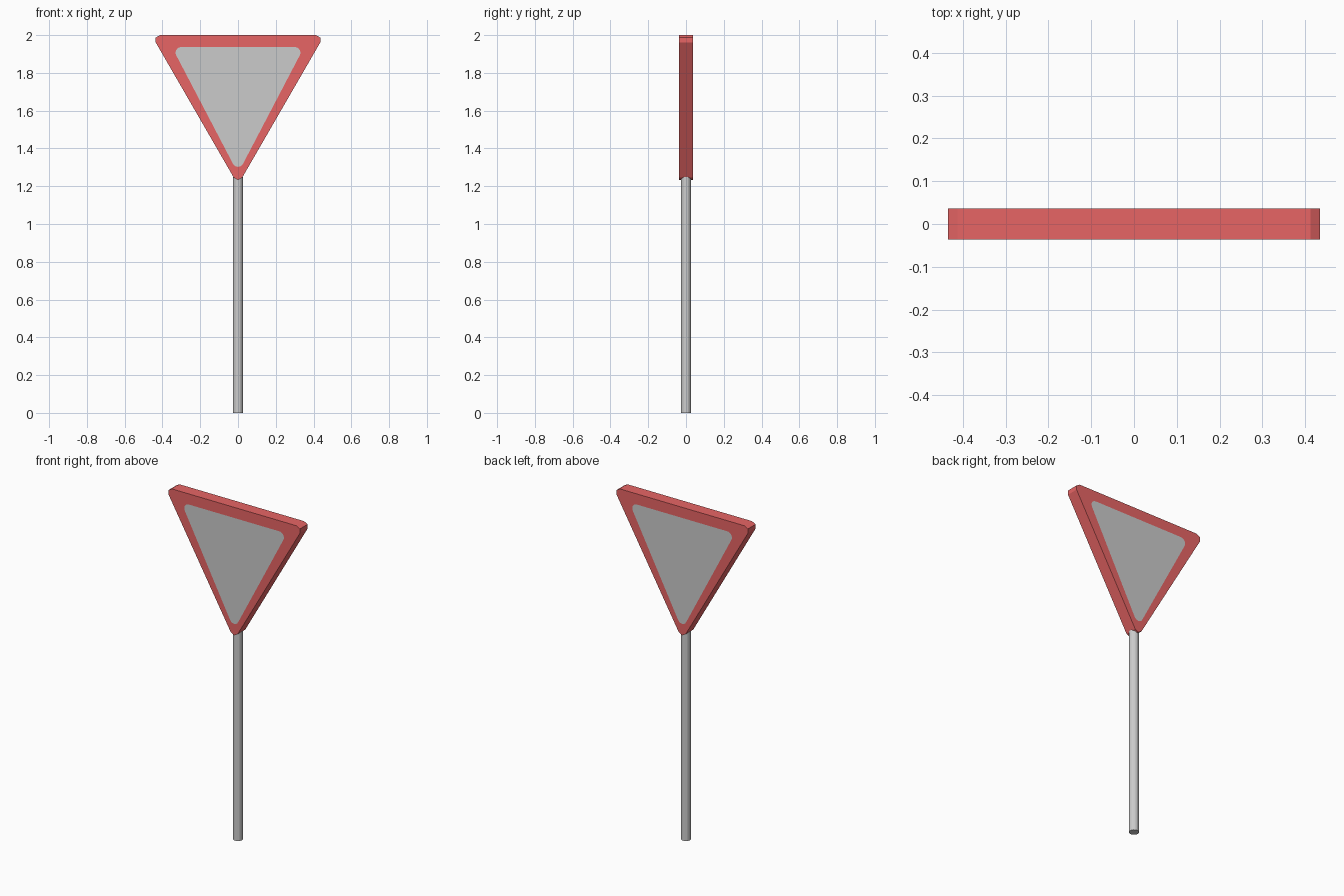
import bpy, bmesh, math
from mathutils import Vector

if "Cube" in bpy.data.objects:
    bpy.data.objects.remove(bpy.data.objects["Cube"])

HALF_DEPTH = 0.036


def rounded_triangle(half_width, top, tip, radius, segments):
    """Outline of a point-down triangle with filleted corners, as (x, z) vectors."""
    corners = [Vector((-half_width, top)), Vector((0, tip)), Vector((half_width, top))]
    outline = []
    for i, corner in enumerate(corners):
        a = (corners[i - 1] - corner).normalized()
        b = (corners[(i + 1) % 3] - corner).normalized()
        half = a.angle(b) / 2
        centre = corner + (a + b).normalized() * radius / math.sin(half)
        start = corner + a * radius / math.tan(half) - centre
        turn = math.pi - 2 * half
        for s in range(segments + 1):
            t = turn * s / segments
            c, n = math.cos(t), math.sin(t)
            outline.append(centre + Vector((start.x * c - start.y * n,
                                            start.x * n + start.y * c)))
    return outline


def plate(name, outline, y, depth=0.0, material=None):
    """Flat plate facing -y, optionally extruded backwards into a slab."""
    bm = bmesh.new()
    face = bm.faces.new([bm.verts.new((p.x, y, p.y)) for p in outline])
    if depth:
        back = bmesh.ops.extrude_face_region(bm, geom=[face], use_keep_orig=True)
        verts = [g for g in back["geom"] if isinstance(g, bmesh.types.BMVert)]
        bmesh.ops.translate(bm, verts=verts, vec=(0, depth, 0))
        bmesh.ops.recalc_face_normals(bm, faces=bm.faces)
    elif y > 0:
        bmesh.ops.reverse_faces(bm, faces=bm.faces)
    mesh = bpy.data.meshes.new(name)
    bm.to_mesh(mesh)
    bm.free()
    if material:
        mesh.materials.append(material)
    obj = bpy.data.objects.new(name, mesh)
    bpy.context.collection.objects.link(obj)
    return obj


red = bpy.data.materials.new("sign_red")
red.diffuse_color = (0.8, 0.13, 0.13, 1)
red.use_nodes = True
red.node_tree.nodes["Principled BSDF"].inputs["Base Color"].default_value = red.diffuse_color

# Red sign board with clipped corners
board = rounded_triangle(0.458, 2.0, 1.207, 0.026, 2)
plate("sign_board", board, -HALF_DEPTH, 2 * HALF_DEPTH, red)

# Grey centre panels on both faces
panel = rounded_triangle(0.35, 1.937, 1.268, 0.03, 6)
for side, y in (("front", -1), ("back", 1)):
    plate(side + "_panel", panel, y * (HALF_DEPTH + 0.001))

# Post
bpy.ops.mesh.primitive_cylinder_add(vertices=16, radius=0.027, depth=1.25,
                                    location=(0, 0, 0.625))
bpy.context.object.name = "post"
